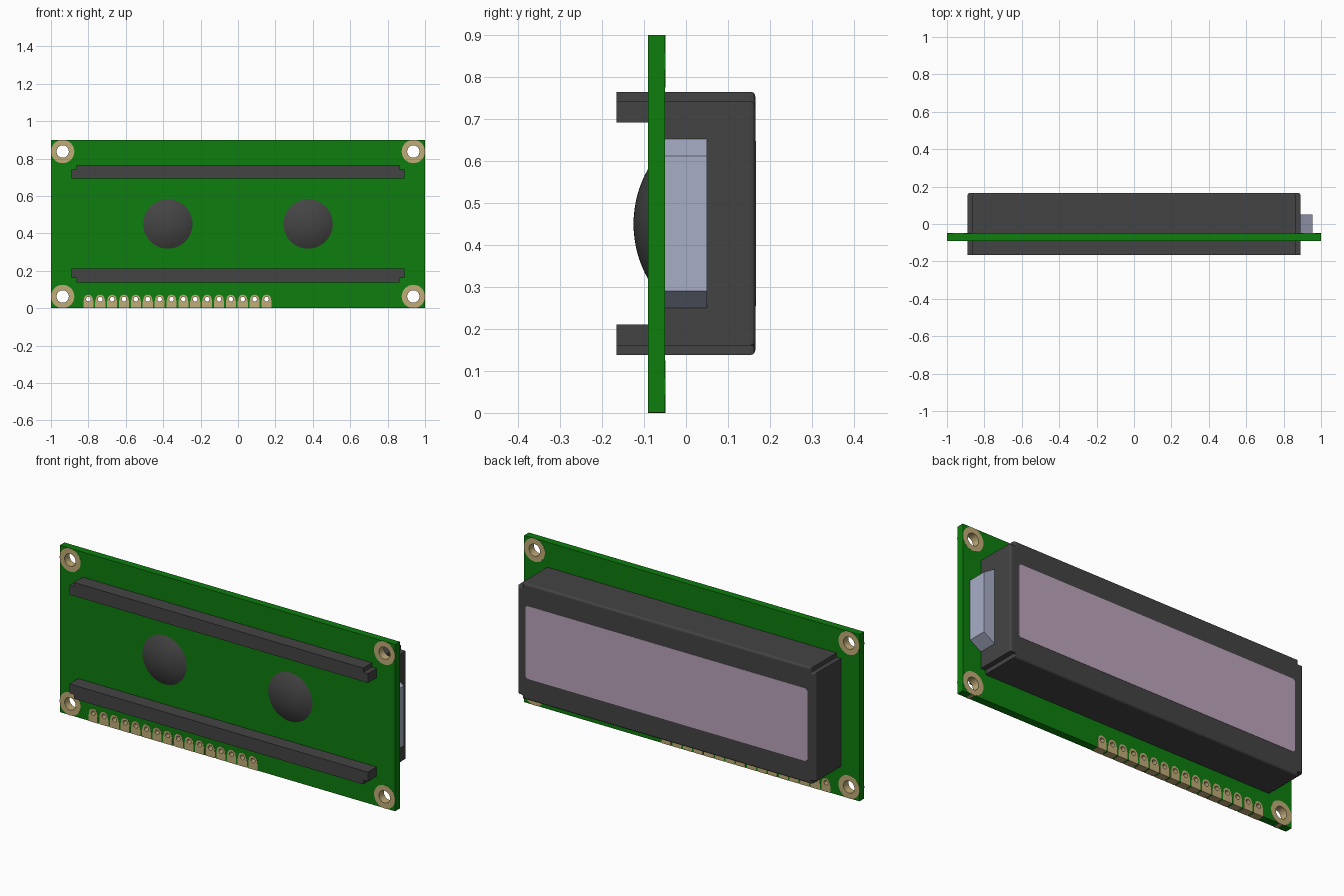
import bpy, bmesh, math
from mathutils import Vector

cube = bpy.data.objects.get("Cube")
if cube:
    bpy.data.objects.remove(cube, do_unlink=True)


def material(name, rgb):
    lin = [((c / 255 + 0.055) / 1.055) ** 2.4 for c in rgb] + [1.0]
    m = bpy.data.materials.new(name)
    m.use_nodes = True
    m.diffuse_color = lin
    bsdf = m.node_tree.nodes["Principled BSDF"]
    bsdf.inputs["Base Color"].default_value = lin
    bsdf.inputs["Roughness"].default_value = 0.6
    return m


GREEN = material("board green", (13, 125, 14))
DARK = material("dark grey", (68, 68, 68))
TAN = material("pad tan", (192, 172, 120))
PURPLE = material("screen purple", (188, 164, 188))
BLUE = material("pale blue grey", (168, 174, 198))


def finish(name, bm, mat):
    bmesh.ops.recalc_face_normals(bm, faces=bm.faces)
    me = bpy.data.meshes.new(name)
    bm.to_mesh(me)
    bm.free()
    me.materials.append(mat)
    ob = bpy.data.objects.new(name, me)
    bpy.context.collection.objects.link(ob)
    return ob


def plate(name, loops, y0, y1, mat, bevel=0.0):
    """Extrude filled x-z outlines (inner loops are holes) from y0 to y1."""
    cu = bpy.data.curves.new(name, 'CURVE')
    cu.dimensions = '2D'
    cu.fill_mode = 'BOTH'
    cu.extrude = (y1 - y0) / 2
    for pts in loops:
        sp = cu.splines.new('POLY')
        sp.points.add(len(pts) - 1)
        for p, (x, z) in zip(sp.points, pts):
            p.co = (x, z, 0, 1)
        sp.use_cyclic_u = True
    tmp = bpy.data.objects.new(name + " outline", cu)
    bpy.context.collection.objects.link(tmp)
    bpy.context.view_layer.update()
    me = bpy.data.meshes.new_from_object(
        tmp.evaluated_get(bpy.context.evaluated_depsgraph_get()))
    bm = bmesh.new()
    bm.from_mesh(me)
    bpy.data.objects.remove(tmp, do_unlink=True)
    bpy.data.curves.remove(cu)
    bpy.data.meshes.remove(me)
    for v in bm.verts:
        v.co = Vector((v.co.x, (y0 + y1) / 2 - v.co.z, v.co.y))
    for f in bm.faces:
        f.material_index = 0
        f.smooth = False
    bmesh.ops.remove_doubles(bm, verts=bm.verts, dist=1e-5)
    bmesh.ops.dissolve_limit(bm, angle_limit=0.01, verts=bm.verts, edges=bm.edges)
    if bevel:
        rim = [e for e in bm.edges if all(v.co.y > y1 - 1e-4 for v in e.verts)]
        bmesh.ops.bevel(bm, geom=rim, offset=bevel, segments=3, profile=0.5,
                        affect='EDGES')
    return finish(name, bm, mat)


def circle(x, z, r, n=32):
    return [(x + r * math.cos(2 * math.pi * i / n),
             z + r * math.sin(2 * math.pi * i / n)) for i in range(n)]


def rect(x0, x1, z0, z1, c=0.0):
    """Rectangle, with clipped corners when c is given."""
    if not c:
        return [(x0, z0), (x1, z0), (x1, z1), (x0, z1)]
    return [(x0 + c, z0), (x1 - c, z0), (x1, z0 + c), (x1, z1 - c),
            (x1 - c, z1), (x0 + c, z1), (x0, z1 - c), (x0, z0 + c)]


BACK, FRONT = -0.05, -0.09          # board faces
MID = 0.4515                        # height of the frame centre
corners = [(sx * 0.9375, z) for sx in (-1, 1) for z in (0.0625, 0.8375)]
pins = [-0.80 + 0.0635 * i for i in range(16)]

# Circuit board with screw holes and pin holes
holes = [circle(x, z, 0.05) for x, z in corners]
holes += [circle(x, 0.048, 0.014, 12) for x in pins]
plate("circuit_board", [rect(-1, 1, 0.001, 0.9)] + holes, FRONT, BACK, GREEN)

# Plated rings around the screw holes
for i, (x, z) in enumerate(corners):
    plate(f"screw_ring_{i + 1}", [circle(x, z, 0.0625), circle(x, z, 0.033)],
          FRONT - 0.001, BACK + 0.001, TAN)

# Row of pin pads along the bottom edge
for i, x in enumerate(pins):
    arc = [(x + 0.024 * math.cos(a), 0.048 + 0.024 * math.sin(a))
           for a in [math.pi * k / 10 for k in range(11)]]
    outline = ([(x - 0.027, 0), (x + 0.027, 0), (x + 0.027, 0.035)] + arc
               + [(x - 0.027, 0.035)])
    plate(f"pin_pad_{i + 1}", [outline, circle(x, 0.048, 0.0125, 12)],
          FRONT - 0.001, BACK + 0.001, TAN)

# Display frame with notched corners
W, T, B, NX, NZ = 0.89, 0.765, 0.138, 0.027, 0.023
frame = [(-W + NX, B), (W - NX, B), (W - NX, B + NZ), (W, B + NZ),
         (W, T - NZ), (W - NX, T - NZ), (W - NX, T), (-W + NX, T),
         (-W + NX, T - NZ), (-W, T - NZ), (-W, B + NZ), (-W + NX, B + NZ)]
plate("display_frame", [frame], BACK, 0.165, DARK, bevel=0.011)

# Frame rails that reach through to the front of the board
for name, s in (("upper_rail", 1), ("lower_rail", -1)):
    h = (T - B) / 2
    rail = [(-W, h - 0.073), (W, h - 0.073), (W, h - NZ), (W - NX, h - NZ),
            (W - NX, h), (-W + NX, h), (-W + NX, h - NZ), (-W, h - NZ)]
    plate(name, [[(x, MID + s * z) for x, z in rail]], -0.165, BACK, DARK)

# Screen panel
plate("screen", [rect(-0.84, 0.84, 0.255, 0.648, 0.01)], 0.16, 0.1665, PURPLE)

# Backlight block on the side, with sloping ends
plate("backlight_block",
      [[(0.88, 0.25), (0.89, 0.25), (0.955, 0.29), (0.955, 0.612),
        (0.89, 0.652), (0.88, 0.652)]], BACK, 0.05, BLUE)

# Shallow domes on the front
R, H, RINGS, N = 0.132, 0.035, 8, 48
SPHERE = (R * R + H * H) / (2 * H)
for name, cx in (("right_dome", -0.375), ("left_dome", 0.375)):
    bm = bmesh.new()
    tip = bm.verts.new((cx, FRONT - H, 0.45))
    prev = None
    for k in range(1, RINGS + 1):
        a = math.asin(R / SPHERE) * k / RINGS
        y = FRONT - H + SPHERE * (1 - math.cos(a))
        ring = [bm.verts.new((x, y, z))
                for x, z in circle(cx, 0.45, SPHERE * math.sin(a), N)]
        for i in range(N):
            j = (i + 1) % N
            if prev:
                bm.faces.new((prev[i], prev[j], ring[j], ring[i]))
            else:
                bm.faces.new((tip, ring[j], ring[i]))
        prev = ring
    bm.faces.new(prev)
    ob = finish(name, bm, DARK)
    bpy.ops.object.select_all(action='DESELECT')
    ob.select_set(True)
    bpy.context.view_layer.objects.active = ob
    bpy.ops.object.shade_smooth_by_angle(angle=math.radians(25))
